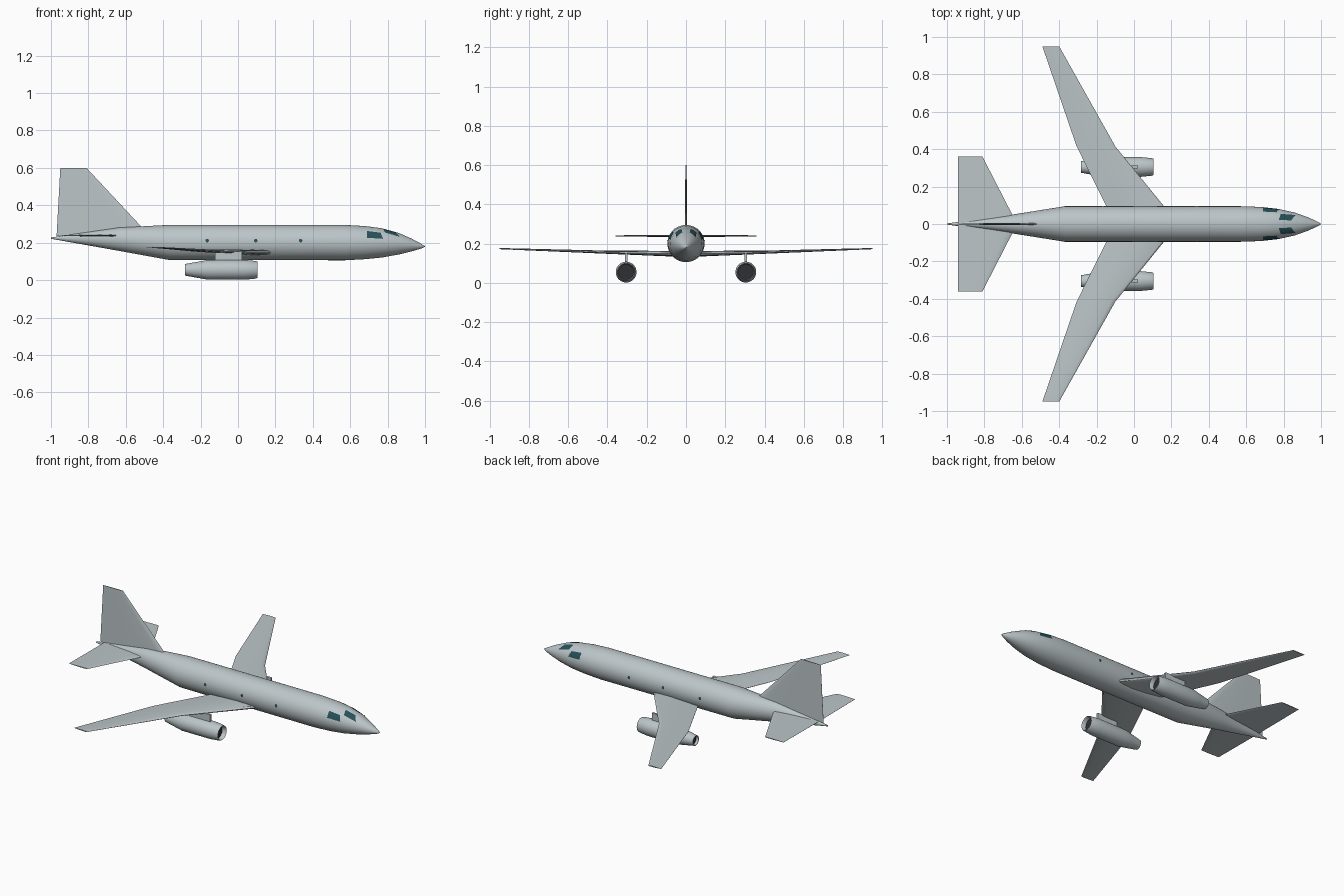
import bpy, bmesh, math
from mathutils import Vector

if "Cube" in bpy.data.objects:
    bpy.data.objects.remove(bpy.data.objects["Cube"])


def material(name, rgb):
    m = bpy.data.materials.new(name)
    m.diffuse_color = (*rgb, 1)
    m.use_nodes = True
    m.node_tree.nodes["Principled BSDF"].inputs["Base Color"].default_value = m.diffuse_color
    return m


SKIN = material("skin", (0.50, 0.56, 0.58))
GLASS = material("glass", (0.02, 0.08, 0.10))
DARK = material("dark", (0.03, 0.03, 0.035))


def finish(name, bm, mat, mirror=False, angle=30, recalc=True):
    bmesh.ops.remove_doubles(bm, verts=bm.verts, dist=1e-5)
    if recalc:
        bmesh.ops.recalc_face_normals(bm, faces=bm.faces)
    me = bpy.data.meshes.new(name)
    bm.to_mesh(me)
    bm.free()
    me.materials.append(mat)
    ob = bpy.data.objects.new(name, me)
    bpy.context.collection.objects.link(ob)
    if mirror:
        mod = ob.modifiers.new("mirror", "MIRROR")
        mod.use_axis = (False, True, False)
        mod.use_mirror_merge = False
    bpy.ops.object.select_all(action='DESELECT')
    bpy.context.view_layer.objects.active = ob
    ob.select_set(True)
    bpy.ops.object.shade_smooth_by_angle(angle=math.radians(angle))
    return ob


def loft(rings, caps=True):
    """Skin closed rings of equal length."""
    bm = bmesh.new()
    vs = [[bm.verts.new(p) for p in r] for r in rings]
    n = len(rings[0])
    for a, b in zip(vs, vs[1:]):
        for i in range(n):
            bm.faces.new((a[i], a[(i + 1) % n], b[(i + 1) % n], b[i]))
    if caps:
        bm.faces.new(vs[0])
        bm.faces.new(vs[-1])
    return bm


# Fuselage stations: x, half width, bottom z, top z
BODY = [(-1.0, 0.003, 0.221, 0.228), (-0.64, 0.052, 0.157, 0.281),
        (-0.37, 0.095, 0.108, 0.295), (0.57, 0.095, 0.106, 0.295),
        (0.68, 0.091, 0.112, 0.289), (0.77, 0.081, 0.121, 0.277),
        (0.86, 0.061, 0.137, 0.252), (0.93, 0.036, 0.154, 0.221),
        (0.98, 0.013, 0.169, 0.194), (1.0, 0.001, 0.179, 0.181)]


def body_point(x, deg, off=0.0):
    """Point on the fuselage skin, deg measured from the top toward +y."""
    for a, b in zip(BODY, BODY[1:]):
        if x <= b[0]:
            break
    t = (x - a[0]) / (b[0] - a[0])
    w, lo, hi = (a[i] + t * (b[i] - a[i]) for i in (1, 2, 3))
    s = math.radians(deg)
    return Vector((x, (w + off) * math.sin(s),
                   (lo + hi) / 2 + ((hi - lo) / 2 + off) * math.cos(s)))


finish("fuselage", loft([[body_point(s[0], 360 * i / 40) for i in range(40)]
                         for s in BODY]), SKIN, angle=40)

# Thin lifting surfaces, lofted from aerofoil sections
CHORD = [(0, 0), (0.03, 0.3), (0.12, 0.42), (0.35, 0.5), (0.65, 0.34), (1, 0.04)]


def surface(name, sections, normal, mirror):
    rings = []
    for le, te, thick in sections:
        le, te, n = Vector(le), Vector(te), Vector(normal) * thick
        ring = [le.lerp(te, t) + n * h for t, h in CHORD]
        ring += [le.lerp(te, t) - n * h for t, h in CHORD[:0:-1]]
        rings.append(ring)
    return finish(name, loft(rings), SKIN, mirror, 35)


surface("wing", [((0.205, 0.04, 0.148), (-0.12, 0.04, 0.148), 0.030),
                 ((-0.10, 0.415, 0.155), (-0.307, 0.415, 0.160), 0.016),
                 ((-0.40, 0.95, 0.174), (-0.49, 0.95, 0.176), 0.006)],
        (0, 0, 1), True)
surface("tailplane", [((-0.625, 0.0, 0.238), (-0.94, 0.0, 0.238), 0.012),
                      ((-0.81, 0.36, 0.240), (-0.94, 0.36, 0.240), 0.005)],
        (0, 0, 1), True)
surface("tail_fin", [((-0.474, 0, 0.24), (-0.97, 0, 0.235), 0.014),
                     ((-0.81, 0, 0.60), (-0.95, 0, 0.60), 0.006)],
        (0, 1, 0), False)

# Engines slung under the wings
EY, EZ = 0.305, 0.055


def circle(x, r, n=32):
    return [(x, EY + r * math.cos(2 * math.pi * i / n),
             EZ + r * math.sin(2 * math.pi * i / n)) for i in range(n)]


NACELLE = [(0.07, 0.039), (0.098, 0.041), (0.103, 0.044), (0.095, 0.047),
           (0.035, 0.053), (-0.16, 0.053), (-0.21, 0.044), (-0.283, 0.031),
           (-0.283, 0.027), (-0.255, 0.027)]
finish("engine_nacelle", loft([circle(x, r) for x, r in NACELLE], False),
       SKIN, True)
for name, x, r in (("engine_intake", 0.075, 0.040), ("engine_exhaust", -0.26, 0.028)):
    bm = loft([circle(x, r), circle(x - 0.006, r - 0.001)])
    finish(name, bm, DARK, True)

# Pylons
bm = bmesh.new()
bmesh.ops.create_cube(bm, size=1)
for v in bm.verts:
    v.co = (v.co.x * 0.145 - 0.05, v.co.y * 0.014 + EY, v.co.z * 0.052 + 0.126)
finish("engine_pylon", bm, SKIN, True)


# Cockpit panes wrapped on the skin: (x, deg) corners
def pane(name, corners, n=8):
    c = [Vector(p) for p in corners]
    bm = bmesh.new()
    grid = []
    for i in range(n + 1):
        a, b = c[0].lerp(c[3], i / n), c[1].lerp(c[2], i / n)
        grid.append([bm.verts.new(body_point(*a.lerp(b, j / n), 0.0022))
                     for j in range(n + 1)])
    for i in range(n):
        for j in range(n):
            bm.faces.new((grid[i][j], grid[i + 1][j],
                          grid[i + 1][j + 1], grid[i][j + 1]))
    finish(name, bm, GLASS, True, recalc=False)


pane("windscreen", [(0.775, 16), (0.84, 16), (0.865, 50), (0.785, 42)])
pane("cockpit_side_window", [(0.69, 46), (0.762, 48), (0.776, 74), (0.69, 73)])

# Small round cabin windows
for k, x in enumerate((-0.165, 0.095, 0.335)):
    bm = bmesh.new()
    bm.faces.new([bm.verts.new(body_point(
        x + 0.009 * math.cos(math.tau * i / 16),
        84 + 6 * math.sin(math.tau * i / 16), 0.0015)) for i in range(16)][::-1])
    bm.normal_update()
    if next(iter(bm.faces)).normal.y < 0:
        bmesh.ops.reverse_faces(bm, faces=bm.faces)
    finish("cabin_window_%d" % (k + 1), bm, GLASS, True, recalc=False)
